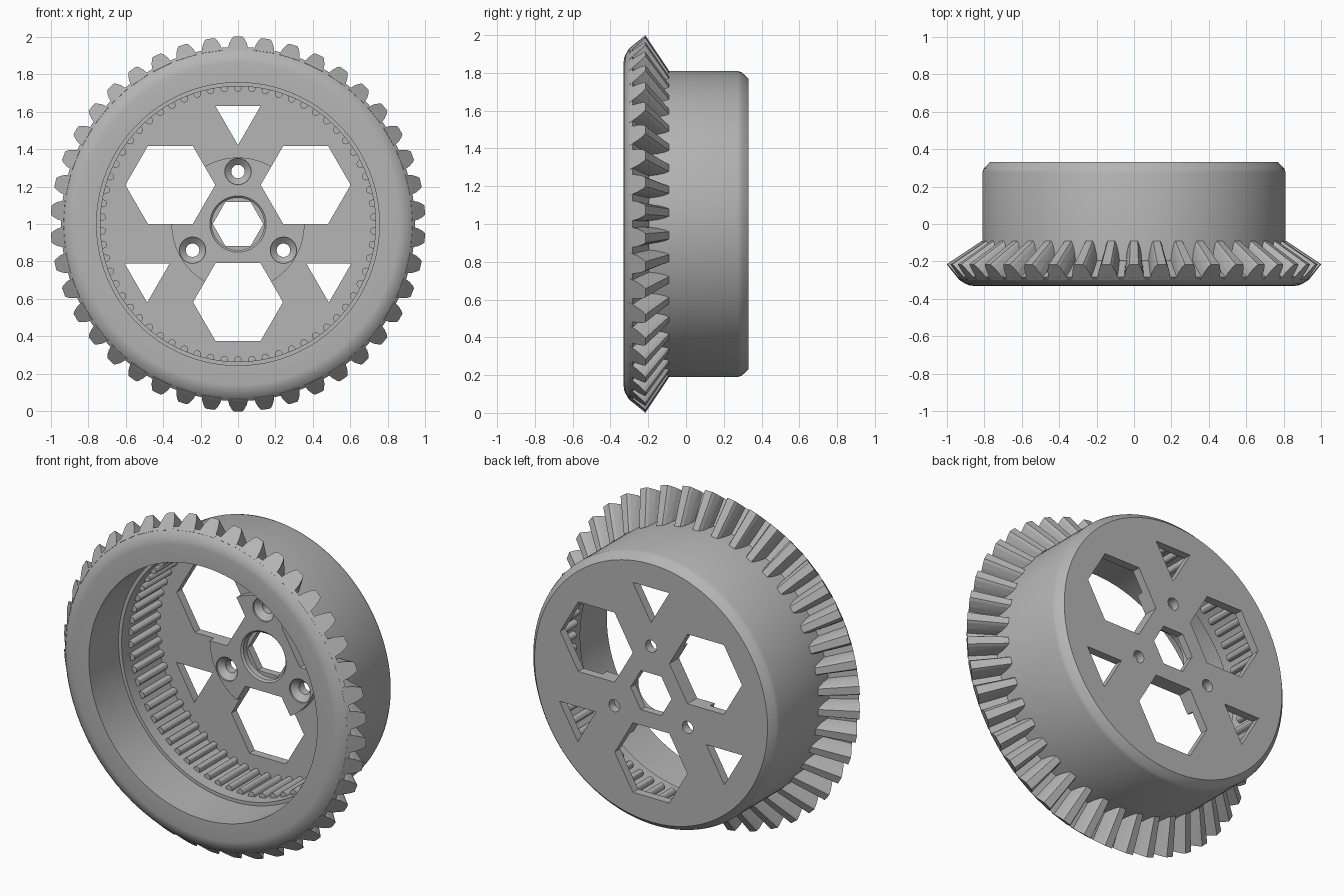
import bpy, bmesh
from math import sin, cos, pi, radians
from mathutils import Vector

cube = bpy.data.objects.get("Cube")
if cube:
    bpy.data.objects.remove(cube)

grey = bpy.data.materials.new("grey plastic")
grey.use_nodes = True
grey.diffuse_color = (0.46, 0.46, 0.46, 1)
grey.node_tree.nodes["Principled BSDF"].inputs["Base Color"].default_value = grey.diffuse_color

CENTRE = Vector((0, 0, 1))


def polar(r, a, y, side=0.0):
    """Point at radius r, angle a from the top, shifted sideways along the rim."""
    return CENTRE + Vector((r * sin(a) + side * cos(a), y, r * cos(a) - side * sin(a)))


def revolve(bm, profile, centre, steps):
    """Turn a (radius, y) profile that starts and ends on the axis."""
    verts = [bm.verts.new(centre + Vector((0, y, r))) for r, y in profile]
    edges = [bm.edges.new(pair) for pair in zip(verts, verts[1:])]
    bmesh.ops.spin(bm, geom=verts + edges, cent=centre, axis=(0, 1, 0),
                   angle=2 * pi, steps=steps)
    bmesh.ops.remove_doubles(bm, verts=bm.verts, dist=0.0001)


def prism(bm, centre, radius, sides, turn, y0, y1):
    """Cut shape running along y."""
    rings = [[bm.verts.new(centre + Vector((radius * sin(turn + 2 * pi * i / sides), y,
                                            radius * cos(turn + 2 * pi * i / sides))))
              for i in range(sides)] for y in (y0, y1)]
    for ring in rings:
        bm.faces.new(ring)
    for i in range(sides):
        j = (i + 1) % sides
        bm.faces.new((rings[0][i], rings[0][j], rings[1][j], rings[1][i]))


def make_object(name, bm):
    bmesh.ops.recalc_face_normals(bm, faces=bm.faces)
    mesh = bpy.data.meshes.new(name)
    bm.to_mesh(mesh)
    bm.free()
    mesh.materials.append(grey)
    obj = bpy.data.objects.new(name, mesh)
    bpy.context.collection.objects.link(obj)
    return obj


def smooth(obj):
    obj.data.shade_smooth()
    obj.data.set_sharp_from_angle(angle=radians(28))


def tooth_ring(name, count, sections):
    """Ring of convex teeth; a section lists (radius, y, half width)."""
    bm = bmesh.new()
    for i in range(count):
        verts = [bm.verts.new(polar(r, 2 * pi * i / count, y, s * w))
                 for r, y, w in sections for s in (-1, 1)]
        bmesh.ops.convex_hull(bm, input=verts)
    bmesh.ops.dissolve_limit(bm, angle_limit=radians(1), verts=bm.verts, edges=bm.edges)
    return make_object(name, bm)


# Cup-shaped body: recessed hub, floor, stepped bore, rounded rim, root cone, back
bm = bmesh.new()
revolve(bm, [
    (0, 0.285), (0.14, 0.285), (0.14, 0.25), (0.15, 0.24), (0.355, 0.24), (0.355, 0.28),
    (0.735, 0.28), (0.735, -0.05), (0.755, -0.05), (0.755, -0.33),
    (0.86, -0.33), (0.88, -0.327), (0.9, -0.319), (0.925, -0.304), (0.945, -0.283),
    (0.81, -0.195), (0.81, 0.275), (0.803, 0.295), (0.77, 0.33), (0, 0.33),
], CENTRE, 126)
body = make_object("wheel_body", bm)

# Cutters: centre hexagon, three hexagons, three triangles, three screw holes
bm = bmesh.new()
prism(bm, CENTRE, 0.135, 6, pi / 2, 0.2, 0.4)
for k in range(3):
    turn = 2 * pi * k / 3
    prism(bm, polar(0.417, turn + pi / 3, 0), 0.24, 6, pi / 2, 0.15, 0.4)
    prism(bm, polar(0.56, turn, 0), 0.139, 3, pi, 0.15, 0.4)
    revolve(bm, [(0, 0.2), (0.07, 0.2), (0.07, 0.25), (0.036, 0.28),
                 (0.036, 0.4), (0, 0.4)], polar(0.28, turn, 0), 32)
cutter = make_object("hole_cutter", bm)
cutter.hide_render = True

cut = body.modifiers.new("holes", "BOOLEAN")
cut.operation = "DIFFERENCE"
cut.solver = "EXACT"
cut.object = cutter
bpy.context.view_layer.update()
evaluated = body.evaluated_get(bpy.context.evaluated_depsgraph_get())
result = bpy.data.meshes.new_from_object(evaluated)
body.modifiers.clear()
body.data = result
bpy.data.objects.remove(cutter)
smooth(body)

# Bevel teeth, tapering from the outer rim towards the body
outer_root, outer_tip = Vector((0.93, -0.3)), Vector((1.0, -0.215))
inner_root, inner_tip = Vector((0.8, -0.205)), Vector((0.812, -0.09))
sections = []
for t, w in ((0, 0.056), (0.5, 0.047), (0.85, 0.034), (1, 0.024)):
    r, y = outer_root.lerp(outer_tip, t)
    sections.append((r, y, w))
    r, y = inner_root.lerp(inner_tip, t)
    sections.append((r, y, w * 0.8))
tooth_ring("bevel_teeth", 42, sections)

# Fine internal teeth along the bore
tooth_ring("inner_teeth", 62, [
    (r, y, w) for y in (0.02, 0.285)
    for r, w in ((0.745, 0.023), (0.722, 0.019), (0.712, 0.013), (0.708, 0.007))])
